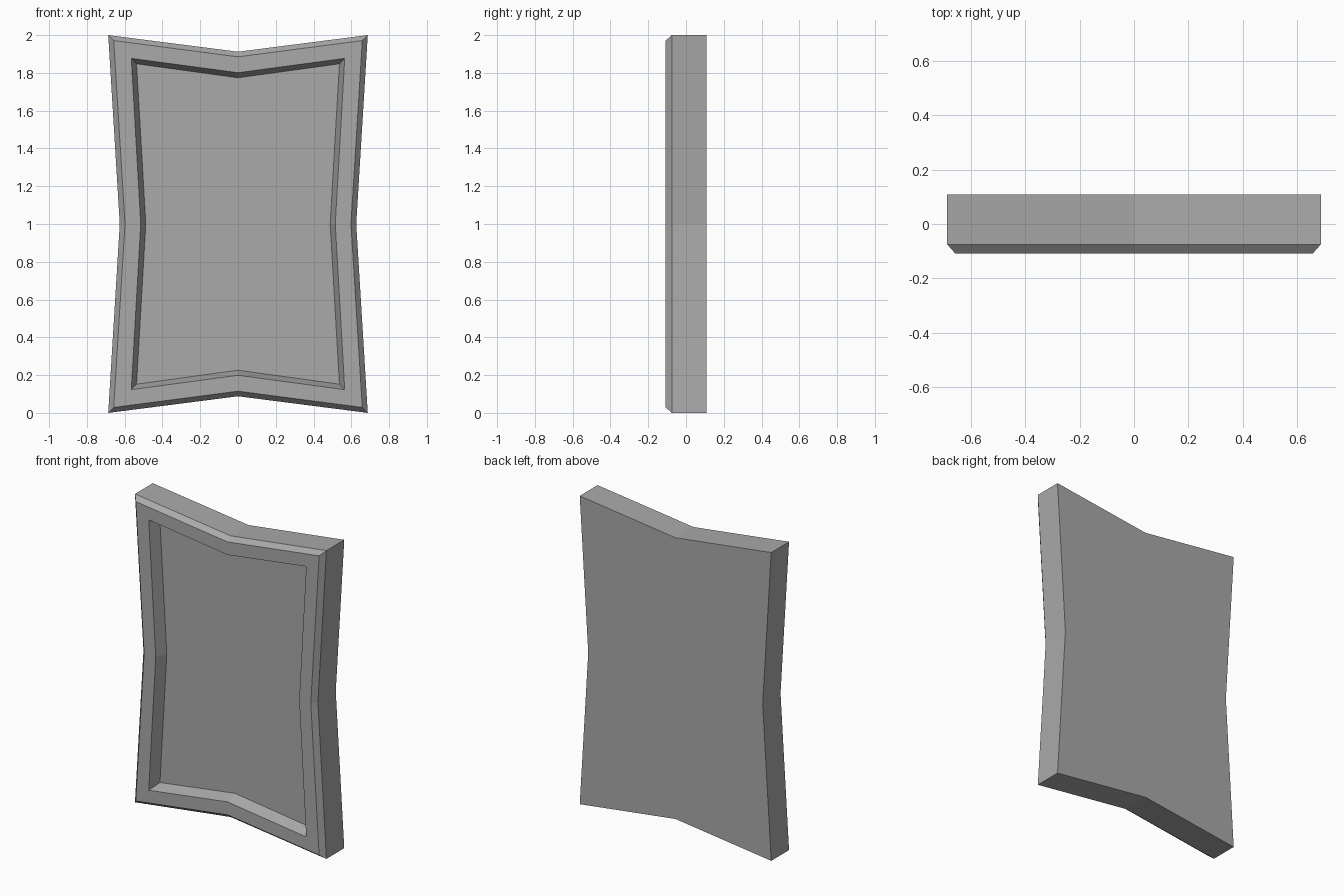
import bpy
import bmesh

cube = bpy.data.objects.get("Cube")
if cube:
    bpy.data.objects.remove(cube, do_unlink=True)

# Plain grey material
GREY = (0.4, 0.4, 0.4, 1.0)
mat = bpy.data.materials.new("plain_grey")
mat.use_nodes = True
mat.diffuse_color = GREY
mat.node_tree.nodes["Principled BSDF"].inputs["Base Color"].default_value = GREY


def outline(bm, y, corner_x, side_x, corner_z, mid_z):
    """Eight-point pinched rectangle; heights are measured from the centre."""
    quarter = [(corner_x, corner_z), (0, mid_z), (-corner_x, corner_z), (-side_x, 0)]
    points = quarter + [(-x, -z) for x, z in quarter]
    return [bm.verts.new((x, y, 1 + z)) for x, z in points]


bm = bmesh.new()
# Loops from the back, round the outer bevel, into the recess
loops = [
    outline(bm, 0.108, 0.687, 0.626, 1.0, 0.912),
    outline(bm, -0.075, 0.687, 0.626, 1.0, 0.912),
    outline(bm, -0.108, 0.658, 0.598, 0.971, 0.885),
    outline(bm, -0.108, 0.565, 0.515, 0.877, 0.801),
    outline(bm, -0.033, 0.537, 0.488, 0.848, 0.774),
]

# Side walls, bevel, rim and recess walls
for a, b in zip(loops, loops[1:]):
    for i in range(8):
        j = (i + 1) % 8
        bm.faces.new((a[i], a[j], b[j], b[i]))

# Back and recessed panel
bm.faces.new(loops[0])
bm.faces.new(loops[-1])
bmesh.ops.recalc_face_normals(bm, faces=bm.faces)

mesh = bpy.data.meshes.new("framed_panel")
bm.to_mesh(mesh)
bm.free()
mesh.materials.append(mat)
panel = bpy.data.objects.new("framed_panel", mesh)
bpy.context.collection.objects.link(panel)
